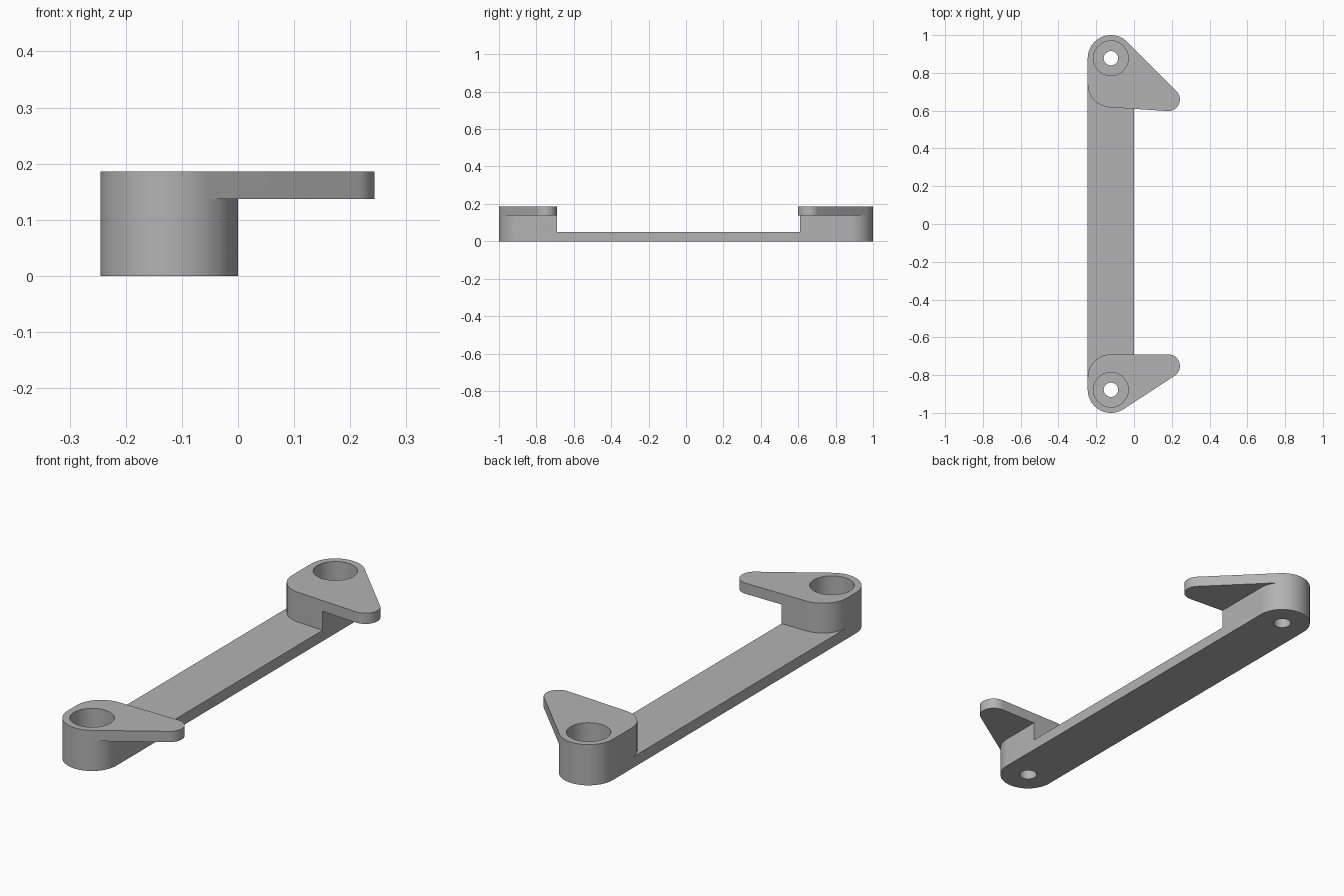
import bpy, bmesh
from math import cos, sin, tau, radians

default = bpy.data.objects.get("Cube")
if default:
    bpy.data.objects.remove(default, do_unlink=True)

grey = bpy.data.materials.new("plain grey")
grey.use_nodes = True
COLOUR = (0.45, 0.45, 0.45, 1)
grey.diffuse_color = COLOUR
grey.node_tree.nodes["Principled BSDF"].inputs["Base Color"].default_value = COLOUR

RAIL_X, END_Y, R = -0.1225, 0.8775, 0.1225   # rail axis, hole centre, rail half width
TIP_X, TIP_R = 0.181, 0.062                  # rounded lug tip
RAIL_TOP, LUG_BOTTOM, LUG_TOP = 0.05, 0.137, 0.186


def circle(x, y, r, n=64):
    return [(x + r * cos(tau * i / n), y + r * sin(tau * i / n)) for i in range(n)]


def slab(name, outline, z0, z1):
    """Upright prism around the convex outline of the given points."""
    bm = bmesh.new()
    for x, y in outline:
        for z in (z0, z1):
            bm.verts.new((x, y, z))
    hull = bmesh.ops.convex_hull(bm, input=bm.verts)
    loose = set(hull["geom_interior"]) | set(hull["geom_unused"])
    bmesh.ops.delete(bm, geom=[v for v in loose if isinstance(v, bmesh.types.BMVert)],
                     context='VERTS')
    bmesh.ops.remove_doubles(bm, verts=bm.verts, dist=0.0001)
    bmesh.ops.dissolve_limit(bm, angle_limit=radians(0.5), verts=bm.verts, edges=bm.edges)
    bmesh.ops.recalc_face_normals(bm, faces=bm.faces)
    mesh = bpy.data.meshes.new(name)
    bm.to_mesh(mesh)
    bm.free()
    mesh.materials.append(grey)
    obj = bpy.data.objects.new(name, mesh)
    bpy.context.collection.objects.link(obj)
    return obj


def combine(target, other, operation):
    """Apply a boolean and discard the second solid."""
    mod = target.modifiers.new("combine", 'BOOLEAN')
    mod.operation, mod.solver, mod.object = operation, 'EXACT', other
    bpy.context.view_layer.objects.active = target
    bpy.ops.object.modifier_apply(modifier=mod.name)
    bpy.data.objects.remove(other, do_unlink=True)


# Long flat rail with round ends
bracket = slab("bracket_rail", circle(RAIL_X, -END_Y, R) + circle(RAIL_X, END_Y, R), 0, RAIL_TOP)

# Per end: hole centre y, inner corner y, tip y, y where the post meets the rail side
for end, inner, tip, step in ((-END_Y, -0.8125, -0.752, -0.69),
                              (END_Y, 0.74, 0.66, 0.61)):
    body = circle(RAIL_X, end, R) + circle(RAIL_X, inner, R)
    # Raised post and overhanging lug
    post = slab("post", body + [(RAIL_X + R, step)], 0, LUG_BOTTOM)
    lug = slab("lug", body + circle(TIP_X, tip, TIP_R), LUG_BOTTOM, LUG_TOP)
    combine(bracket, post, 'UNION')
    combine(bracket, lug, 'UNION')
    # Counterbore and screw hole
    for radius, bottom in ((0.092, RAIL_TOP), (0.038, -0.1)):
        combine(bracket, slab("hole_cutter", circle(RAIL_X, end, radius), bottom, 0.3),
                'DIFFERENCE')

# Smooth rounded walls, keep edges crisp
bpy.ops.object.select_all(action='DESELECT')
bracket.select_set(True)
bpy.context.view_layer.objects.active = bracket
bpy.ops.object.shade_smooth_by_angle(angle=radians(30))
